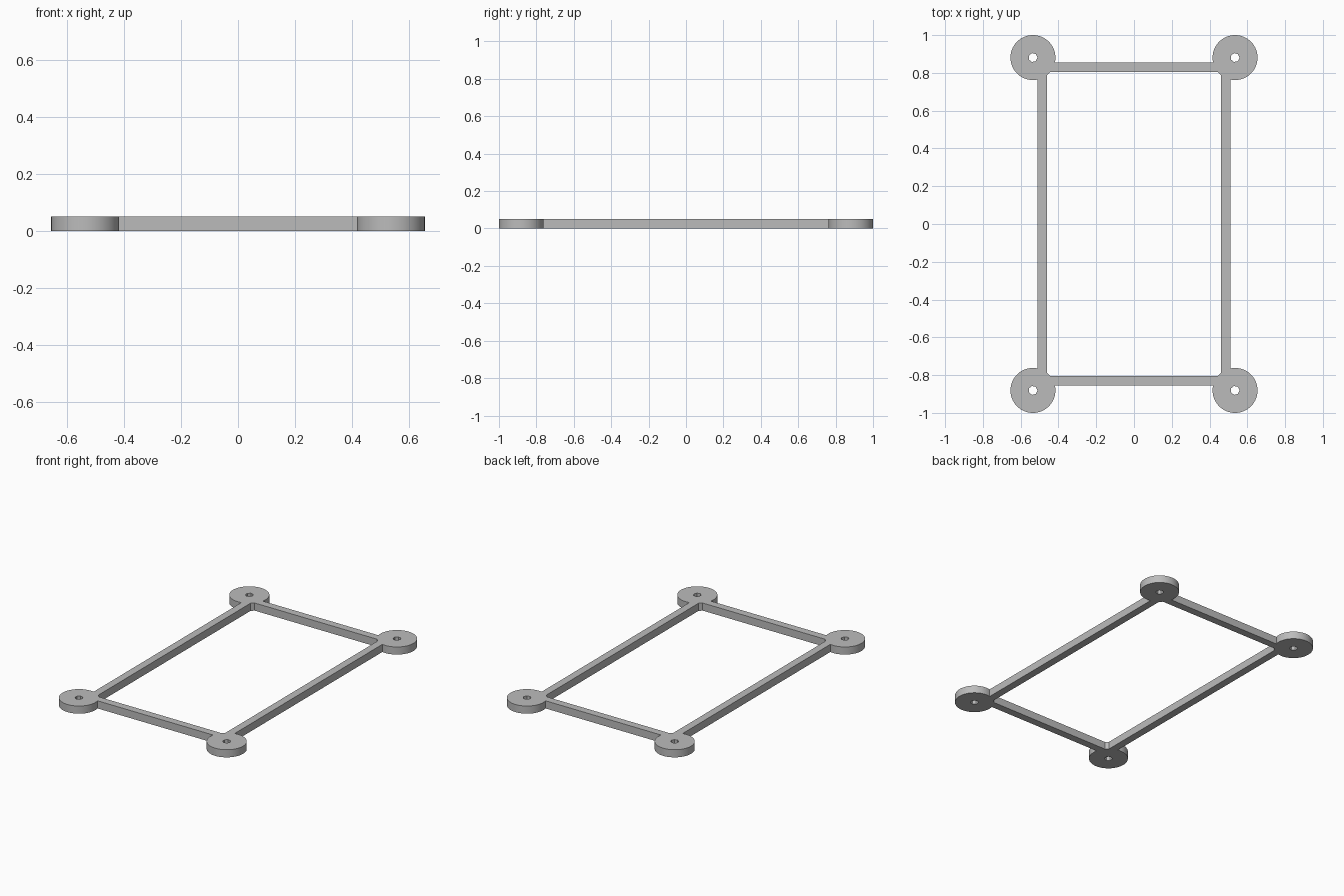
import bpy, bmesh, math

HEIGHT = 0.05
PEG_X, PEG_Y = 0.535, 0.881      # corner pad centres
PAD_R, HOLE_R = 0.119, 0.024
CORNERS = [(sx * PEG_X, sy * PEG_Y) for sx in (-1, 1) for sy in (-1, 1)]

cube = bpy.data.objects.get("Cube")
if cube:
    bpy.data.objects.remove(cube, do_unlink=True)

grey = bpy.data.materials.new("mid grey")
grey.use_nodes = True
colour = (0.5, 0.5, 0.5, 1)
grey.diffuse_color = colour
grey.node_tree.nodes["Principled BSDF"].inputs["Base Color"].default_value = colour


def circle(cx, cy, r, sides):
    turn = 2 * math.pi / sides
    return [(cx + r * math.cos(i * turn), cy + r * math.sin(i * turn)) for i in range(sides)]


def rectangle(hx, hy):
    return [(-hx, -hy), (hx, -hy), (hx, hy), (-hx, hy)]


def prisms(name, outlines, z0, z1):
    """One object of upright prisms, one for each outline."""
    bm = bmesh.new()
    for outline in outlines:
        base = bm.faces.new([bm.verts.new((x, y, z0)) for x, y in outline])
        top = bmesh.ops.extrude_face_region(bm, geom=[base])["geom"]
        moved = [v for v in top if isinstance(v, bmesh.types.BMVert)]
        bmesh.ops.translate(bm, vec=(0, 0, z1 - z0), verts=moved)
    bmesh.ops.recalc_face_normals(bm, faces=bm.faces)
    mesh = bpy.data.meshes.new(name)
    bm.to_mesh(mesh)
    bm.free()
    mesh.materials.append(grey)
    obj = bpy.data.objects.new(name, mesh)
    bpy.context.collection.objects.link(obj)
    return obj


def combine(target, helper, operation):
    """Apply a boolean and discard the helper."""
    helper.hide_render = True
    mod = target.modifiers.new(operation.lower(), "BOOLEAN")
    mod.operation, mod.solver, mod.object = operation, "EXACT", helper
    bpy.context.view_layer.objects.active = target
    bpy.ops.object.modifier_apply(modifier=mod.name)
    bpy.data.objects.remove(helper, do_unlink=True)


# Thin rectangular frame
frame = prisms("mounting_frame", [rectangle(0.511, 0.855)], 0, HEIGHT)
combine(frame, prisms("opening_cutter", [rectangle(0.461, 0.805)], -1, 1), "DIFFERENCE")

# Round corner pads, merged with the frame
pads = prisms("corner_pads", [circle(x, y, PAD_R, 96) for x, y in CORNERS], 0, HEIGHT)
combine(frame, pads, "UNION")

# Screw holes through the pads
holes = prisms("hole_cutters", [circle(x, y, HOLE_R, 7) for x, y in CORNERS], -1, 1)
combine(frame, holes, "DIFFERENCE")

# Smooth pad rims, sharp edges elsewhere
bpy.ops.object.select_all(action="DESELECT")
frame.select_set(True)
bpy.context.view_layer.objects.active = frame
bpy.ops.object.shade_smooth_by_angle(angle=math.radians(30))
